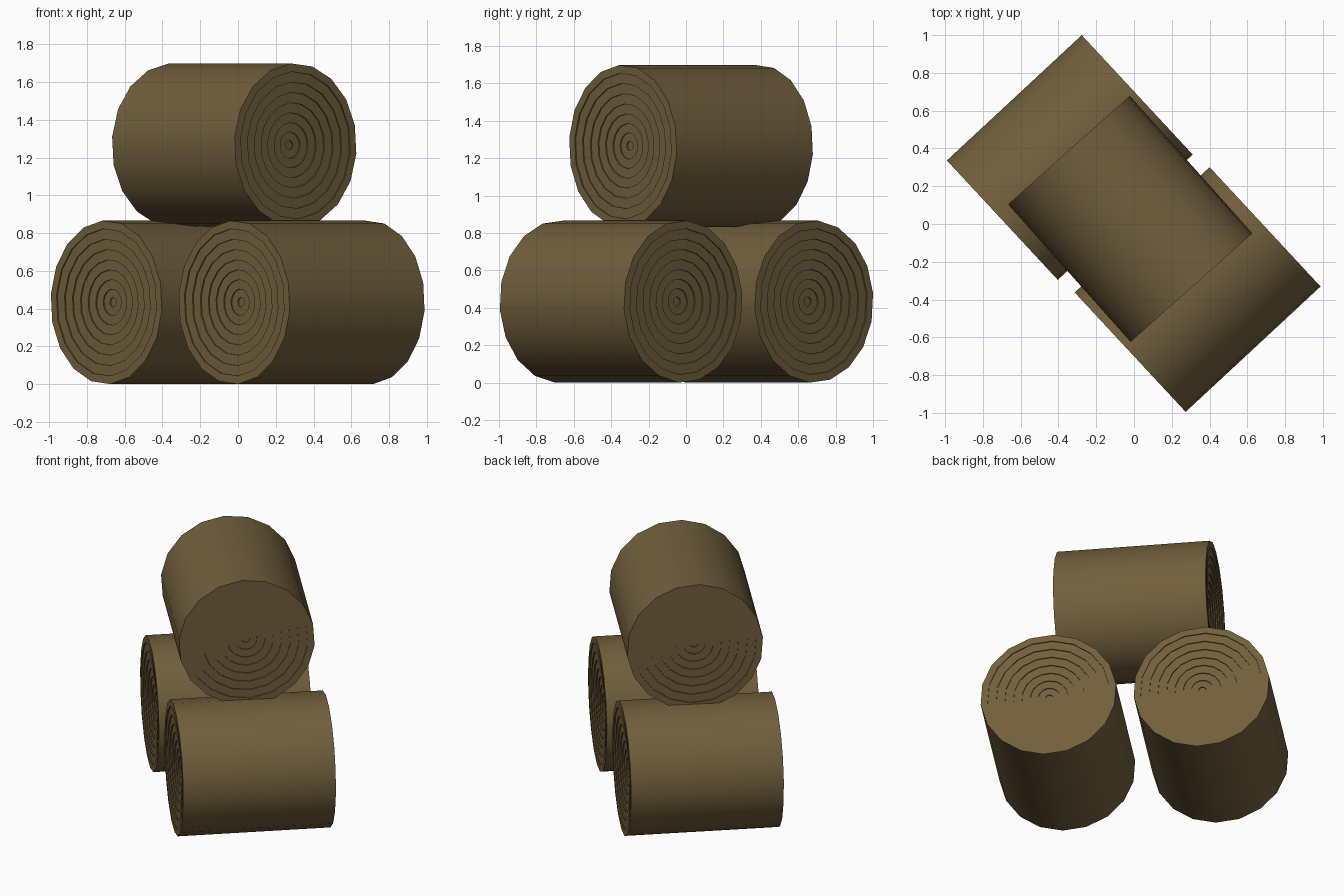
import bpy, bmesh, math

if "Cube" in bpy.data.objects:
    bpy.data.objects.remove(bpy.data.objects["Cube"])

SIDES = 18
RADIUS = 0.434
STEP = 0.007                                              # depth of each growth ring
RINGS = [0.39, 0.335, 0.28, 0.225, 0.172, 0.12, 0.07, 0.025]

wood = bpy.data.materials.new("brown wood")
wood.diffuse_color = (0.165, 0.115, 0.045, 1)
wood.use_nodes = True
wood.node_tree.nodes["Principled BSDF"].inputs["Base Color"].default_value = wood.diffuse_color


def log(name, centre, length, angle, twist):
    """Lathe a log along local X, with terraced rings sunk into both ends."""
    h = length / 2
    # half profile from the end centre out to the rim: (position along axis, radius)
    end = [(h, RADIUS)]
    for i, r in enumerate(RINGS):
        end += [(h - STEP * i, r), (h - STEP * (i + 1), r)]
    profile = [(-x, r) for x, r in reversed(end)] + end

    bm = bmesh.new()
    loops = []
    for x, r in profile:
        loop = []
        for k in range(SIDES):
            t = math.radians(twist) + 2 * math.pi * k / SIDES
            loop.append(bm.verts.new((x, r * math.sin(t), r * math.cos(t))))
        loops.append(loop)
    for a, b in zip(loops, loops[1:]):
        for k in range(SIDES):
            n = (k + 1) % SIDES
            bm.faces.new((a[k], a[n], b[n], b[k]))
    bm.faces.new(loops[0])
    bm.faces.new(loops[-1])
    bmesh.ops.recalc_face_normals(bm, faces=bm.faces)

    mesh = bpy.data.meshes.new(name)
    bm.to_mesh(mesh)
    bm.free()
    mesh.materials.append(wood)
    ob = bpy.data.objects.new(name, mesh)
    ob.location = centre
    ob.rotation_euler.z = math.radians(angle)
    bpy.context.collection.objects.link(ob)
    bpy.ops.object.select_all(action='DESELECT')
    ob.select_set(True)
    bpy.context.view_layer.objects.active = ob
    bpy.ops.object.shade_smooth_by_angle(angle=math.radians(35))


# two logs side by side, one laid across them
log("back_log", (-0.34, 0.352, 0.433), 0.975, 42.9, 4)
log("front_log", (0.337, -0.347, 0.433), 0.975, 42.9, 4)
log("top_log", (-0.02, 0.027, 1.265), 0.975, -48.3, -4)
